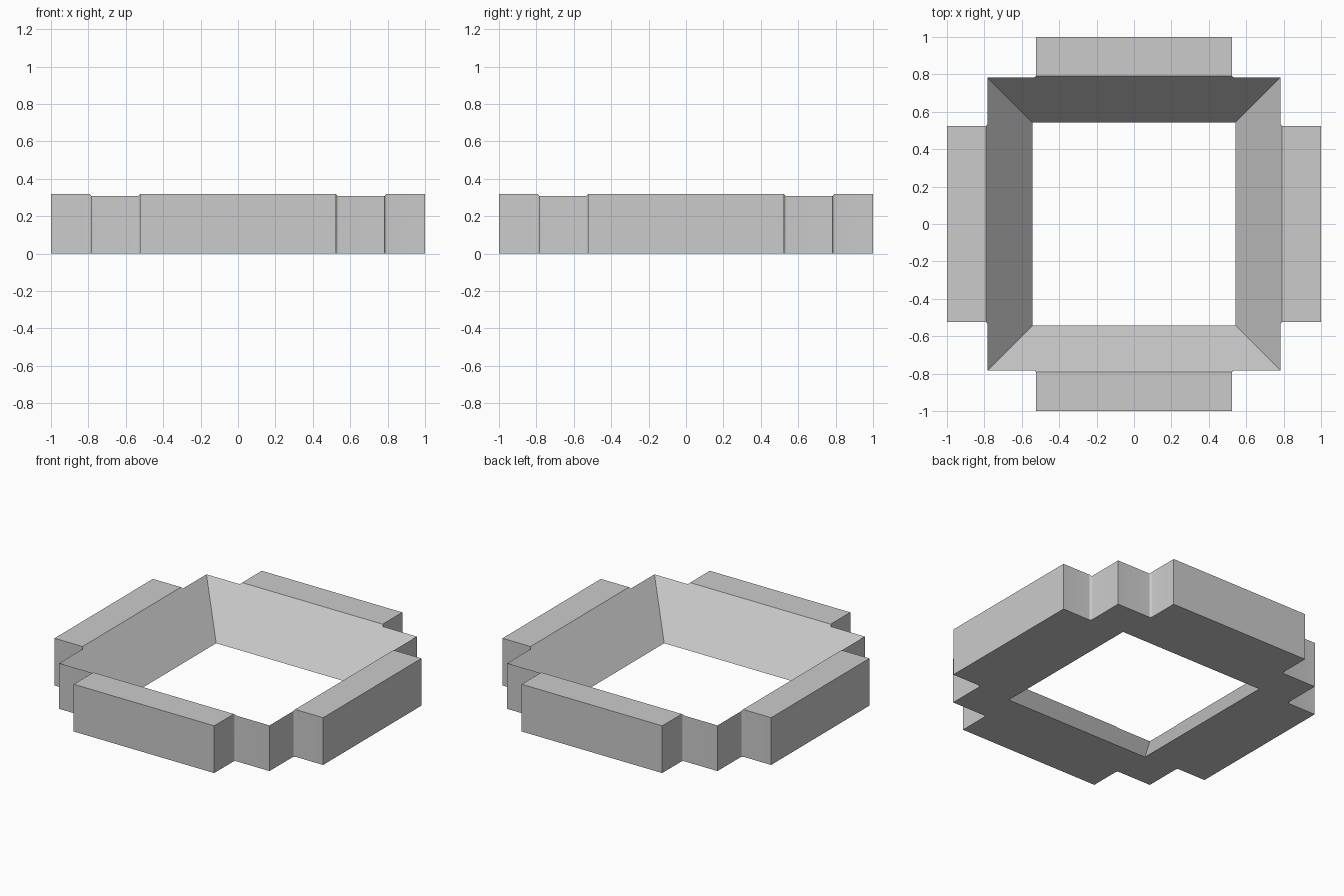
import bpy, bmesh, math
from mathutils import Matrix, Vector

cube = bpy.data.objects.get("Cube")
if cube:
    bpy.data.objects.remove(cube, do_unlink=True)

HEIGHT = 0.318    # full height of the ring
TAB = 0.523       # half width of each side tab
BODY = 0.783      # half width of the square body
FILLET = 0.015    # radius where tabs meet the body
HOLE = 0.542      # half width of the opening at the base
SLOPE = 0.784     # outward run of the opening per unit height

grey = bpy.data.materials.new("plain grey")
grey.use_nodes = True
colour = (0.6, 0.6, 0.6, 1)
grey.diffuse_color = colour
grey.node_tree.nodes["Principled BSDF"].inputs["Base Color"].default_value = colour


def make_object(name, bm):
    bmesh.ops.recalc_face_normals(bm, faces=bm.faces)
    mesh = bpy.data.meshes.new(name)
    bm.to_mesh(mesh)
    bm.free()
    mesh.materials.append(grey)
    obj = bpy.data.objects.new(name, mesh)
    bpy.context.collection.objects.link(obj)
    return obj


# Quarter outline: tab corner, rounded inner corner, body corner, and back
def fillet(steps=6):
    cx, cy = TAB + FILLET, BODY + FILLET
    return [Vector((cx - FILLET * math.cos(a), cy - FILLET * math.sin(a), 0))
            for a in (math.pi / 2 * i / steps for i in range(steps + 1))]


half = [Vector((TAB, 1, 0))] + fillet()
quarter = half + [Vector((BODY, BODY, 0))] + [Vector((p.y, p.x, 0)) for p in reversed(half)]
outline = [Matrix.Rotation(-math.pi / 2 * k, 3, "Z") @ p for k in range(4) for p in quarter]

# Outer block extruded from the outline
bm = bmesh.new()
base = bm.faces.new([bm.verts.new(p) for p in outline])
top = bmesh.ops.extrude_face_region(bm, geom=[base])["geom"]
bmesh.ops.translate(bm, vec=(0, 0, HEIGHT), verts=[v for v in top if isinstance(v, bmesh.types.BMVert)])
frame = make_object("flared_frame", bm)

# Flared opening cutter, running past both ends of the block
bm = bmesh.new()
low, high = -0.1, 0.5
r_low, r_high = HOLE + SLOPE * low, HOLE + SLOPE * high
bmesh.ops.create_cone(bm, cap_ends=True, segments=4,
                      radius1=r_low * math.sqrt(2), radius2=r_high * math.sqrt(2),
                      depth=high - low,
                      matrix=Matrix.Translation((0, 0, (low + high) / 2)) @ Matrix.Rotation(math.pi / 4, 4, "Z"))
cutter = make_object("opening_cutter", bm)

# Cut the opening and apply it
cut = frame.modifiers.new("opening", "BOOLEAN")
cut.operation = "DIFFERENCE"
cut.solver = "EXACT"
cut.object = cutter
bpy.context.view_layer.objects.active = frame
frame.select_set(True)
bpy.ops.object.modifier_apply(modifier=cut.name)
bpy.data.objects.remove(cutter, do_unlink=True)

bpy.ops.object.shade_smooth_by_angle(angle=math.radians(30))
